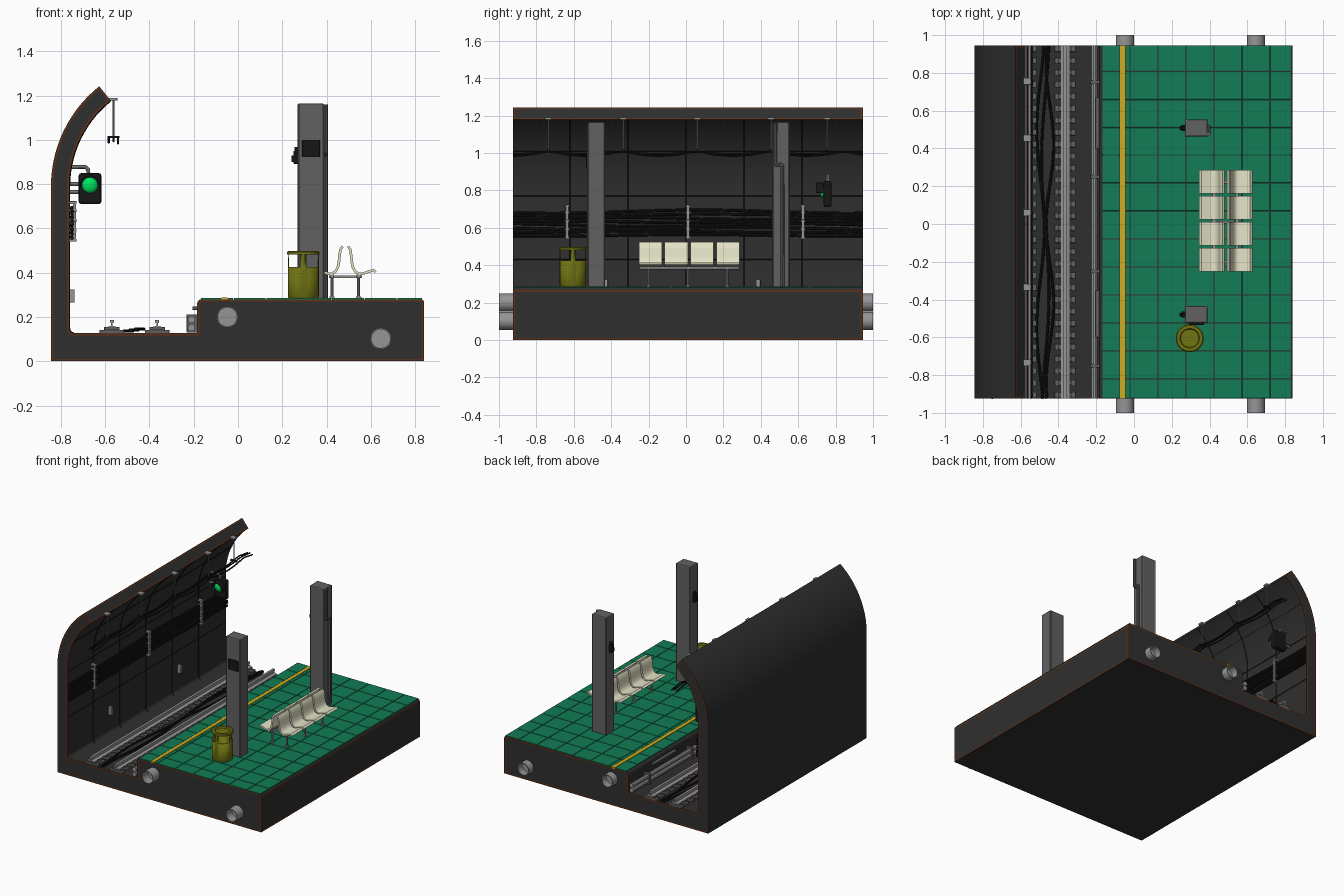
import bpy, bmesh, math, random
from mathutils import Vector

if "Cube" in bpy.data.objects:
    bpy.data.objects.remove(bpy.data.objects["Cube"])

random.seed(4)
Y0, Y1 = -0.925, 0.945


def mat(name, r, g, b):
    m = bpy.data.materials.new(name)
    m.diffuse_color = (r, g, b, 1)
    m.use_nodes = True
    m.node_tree.nodes["Principled BSDF"].inputs["Base Color"].default_value = m.diffuse_color
    return m


DARK = mat("dark_concrete", 0.028, 0.028, 0.028)
BROWN = mat("brown_trim", 0.10, 0.03, 0.01)
GREEN = mat("green_tile", 0.006, 0.2, 0.09)
YELLOW = mat("yellow_line", 0.65, 0.42, 0.01)
BLACK = mat("black_rubber", 0.008, 0.008, 0.008)
CREAM = mat("cream_plastic", 0.78, 0.77, 0.57)
OLIVE = mat("olive_metal", 0.16, 0.17, 0.006)
LAMP = mat("green_lamp", 0.0, 0.75, 0.12)
STEEL = mat("steel", 0.3, 0.3, 0.3)
GREY = mat("grey_paint", 0.12, 0.12, 0.12)


def make(name, bm, mats, smooth=True):
    bmesh.ops.recalc_face_normals(bm, faces=bm.faces)
    me = bpy.data.meshes.new(name)
    bm.to_mesh(me)
    bm.free()
    ob = bpy.data.objects.new(name, me)
    bpy.context.collection.objects.link(ob)
    for m in mats:
        me.materials.append(m)
    if smooth:
        bpy.ops.object.select_all(action='DESELECT')
        ob.select_set(True)
        bpy.context.view_layer.objects.active = ob
        bpy.ops.object.shade_smooth_by_angle(angle=math.radians(35))
    return ob


def boxes(name, bounds, m, bevel=0):
    """One object from a list of (x0, x1, y0, y1, z0, z1) boxes."""
    bm = bmesh.new()
    for x0, x1, y0, y1, z0, z1 in bounds:
        for v in bmesh.ops.create_cube(bm, size=1)["verts"]:
            v.co = (x1 if v.co.x > 0 else x0, y1 if v.co.y > 0 else y0, z1 if v.co.z > 0 else z0)
    if bevel:
        bmesh.ops.bevel(bm, geom=bm.edges[:], offset=bevel, segments=2, profile=0.5, affect='EDGES')
    return make(name, bm, [m], False)


def profile(name, pts, ya, yb, m, smooth=True):
    """Extrude an x-z outline along y."""
    bm = bmesh.new()
    f = bm.faces.new([bm.verts.new((x, ya, z)) for x, z in pts])
    r = bmesh.ops.extrude_face_region(bm, geom=[f])
    bmesh.ops.translate(bm, verts=[g for g in r["geom"] if isinstance(g, bmesh.types.BMVert)], vec=(0, yb - ya, 0))
    return make(name, bm, [m], smooth)


def tubes(name, paths, r, m, res=2):
    """Round tubes along point lists."""
    cu = bpy.data.curves.new(name, 'CURVE')
    cu.dimensions, cu.bevel_depth, cu.bevel_resolution, cu.use_fill_caps = '3D', r, res, True
    for p in paths:
        s = cu.splines.new('POLY')
        s.points.add(len(p) - 1)
        for q, c in zip(s.points, p):
            q.co = (*c, 1)
    tmp = bpy.data.objects.new(name + "_curve", cu)
    bpy.context.collection.objects.link(tmp)
    bpy.context.view_layer.update()
    me = bpy.data.meshes.new_from_object(tmp.evaluated_get(bpy.context.evaluated_depsgraph_get()))
    bpy.data.objects.remove(tmp)
    bm = bmesh.new()
    bm.from_mesh(me)
    for f in bm.faces:
        f.material_index = 0
    return make(name, bm, [m])


def arc(cx, cz, r, a0, a1, n):
    return [(cx + r * math.cos(math.radians(a0 + (a1 - a0) * i / n)),
             cz + r * math.sin(math.radians(a0 + (a1 - a0) * i / n))) for i in range(n + 1)]


def ys(n):
    return [Y0 + (Y1 - Y0) * i / n for i in range(n + 1)]


# tunnel shell: floor, curved wall and platform block, with brown trim on cut faces
inner = arc(-0.267, 0.79, 0.495, 128.5, 180, 14) + arc(-0.742, 0.147, 0.02, 180, 270, 3)
outline = [(0.84, 0), (-0.845, 0)] + arc(-0.267, 0.79, 0.578, 180, 128.5, 14) + inner \
    + [(-0.185, 0.127)] + arc(-0.165, 0.26, 0.02, 180, 90, 3) + arc(0.828, 0.268, 0.012, 90, 0, 3)
shell = profile("tunnel_shell", outline, Y0, Y1, DARK, False)
bm = bmesh.new()
bm.from_mesh(shell.data)
bm.normal_update()
caps = [f for f in bm.faces if abs(f.normal.y) > 0.9 or (f.normal.x > 0.9 and f.calc_center_median().x > 0.8 and f.calc_area() > 0.2)
        or (f.normal.x > 0.4 and f.calc_center_median().z > 1.2)]
for f in caps:
    for g in bmesh.ops.inset_region(bm, faces=[f], thickness=0.011, use_even_offset=True)["faces"]:
        g.material_index = 1
bpy.data.objects.remove(shell)
make("tunnel_shell", bm, [DARK, BROWN])

# wall panel seams
tubes("wall_seams_vertical", [[(x + 0.001, y, z) for x, z in inner] for y in (-0.62, -0.31, 0, 0.31, 0.62)], 0.003, BLACK, 0)
tubes("wall_seams_long", [[(x, Y0, z), (x, Y1, z)] for x, z in ((-0.761, 0.43), (-0.761, 0.77), (-0.71, 1.007))], 0.003, BLACK, 0)

# platform floor tiles and yellow safety line
xs = [(-0.168, -0.076), (-0.046, -0.022)] + [(-0.02 + 0.148 * i, 0.126 + 0.148 * i) for i in range(5)] + [(0.72, 0.832)]
tiles = []
for k in range(-11, 3):
    a, b = max(0.66 + 0.148 * k, Y0) + 0.002, min(0.66 + 0.148 * (k + 1), Y1) - 0.002
    if b - a > 0.01:
        tiles += [(x0 + 0.001, x1 - 0.001, a, b, 0.275, 0.286) for x0, x1 in xs]
boxes("floor_tiles", tiles, GREEN, 0.002)
boxes("safety_line", [(-0.074, -0.048, Y0, Y1, 0.275, 0.287)], YELLOW)

# rails on sleeper plates
for side, cx in (("left", -0.57), ("right", -0.365)):
    half = [(0.025, 0.15), (0.025, 0.154), (0.004, 0.16), (0.004, 0.172), (0.009, 0.175), (0.009, 0.186)]
    pts = [(cx + x, z) for x, z in half] + [(cx - x, z) for x, z in reversed(half)]
    profile("rail_" + side, pts, Y0, Y1, STEEL, False)
    plates = []
    for i in range(30):
        y = -0.905 + i * 0.0632
        plates += [(cx - 0.055, cx + 0.055, y - 0.016, y + 0.016, 0.125, 0.142),
                   (cx - 0.035, cx + 0.035, y - 0.012, y + 0.012, 0.14, 0.155)]
    boxes("sleeper_plates_" + side, plates, GREY, 0.003)

# loose cables between the rails
tubes("track_cables", [[(c + 0.02 * math.sin(y * f + c * 60), y, 0.137 + 0.004 * k) for y in ys(48)]
                       for k, (c, f) in enumerate(((-0.495, 6), (-0.47, 4.5), (-0.445, 7.5)))], 0.007, BLACK)

# pipes and lamp strips along the platform edge
tubes("edge_pipes", [[(-0.21, Y0, z), (-0.21, Y1, z)] for z in (0.152, 0.188)], 0.017, STEEL, 3)
boxes("edge_pipe_clips", [(-0.232, -0.18, y - 0.01, y + 0.01, 0.13, 0.212) for y in (-0.75, -0.25, 0.25, 0.75)], GREY, 0.003)
boxes("edge_strips", [(-0.206, -0.18, a, b, 0.232, 0.247) for a, b in ((-0.6, -0.35), (0.4, 0.67))], GREY, 0.003)

# large hollow service pipes poking from both ends of the base
for i, (cx, cz) in enumerate(((-0.048, 0.2), (0.645, 0.102))):
    for end, ya, yb in (("front", Y0 + 0.01, -1.0), ("back", Y1 - 0.01, 1.0)):
        bm = bmesh.new()
        rings = [[bm.verts.new((cx + r * math.cos(t * math.tau / 24), y, cz + r * math.sin(t * math.tau / 24))) for t in range(24)]
                 for r, y in ((0.048, ya), (0.048, yb), (0.042, yb), (0.042, ya + (yb - ya) * 0.2))]
        for a, b in zip(rings, rings[1:]):
            for t in range(24):
                bm.faces.new((a[t], a[t - 1], b[t - 1], b[t]))
        bm.faces.new(rings[-1])
        bm.faces.new(rings[0])
        make(f"service_pipe_{i}_{end}", bm, [STEEL])

# cable bundle on the wall with brackets, and small wall boxes
paths = []
for k in range(8):
    p, d = random.uniform(0, 6), random.uniform(0.004, 0.009)
    paths.append([(-0.75, y, 0.56 + 0.018 * k + d * math.sin(y * 4 + p)) for y in ys(40)])
tubes("wall_cables", paths, 0.008, BLACK)
clips = []
for y in (-0.635, 0.01, 0.625):
    clips.append((-0.745, -0.732, y - 0.008, y + 0.008, 0.54, 0.72))
    clips += [(-0.765, -0.729, y - 0.011, y + 0.011, z, z + 0.013) for z in (0.54, 0.585, 0.63, 0.675, 0.71)]
boxes("cable_brackets", clips, STEEL, 0.002)
boxes("wall_boxes", [(-0.765, -0.738, y - 0.012, y + 0.012, 0.265, 0.325) for y in (-0.43, 0.385)], STEEL, 0.004)

# overhead hangers and drooping wires
hy = (-0.735, -0.335, 0.06, 0.455, 0.755)
boxes("hanger_plates", [(-0.59, -0.545, y - 0.018, y + 0.018, 1.177, 1.19) for y in hy], STEEL, 0.003)
tubes("hanger_rods", [[(-0.563, y, 1.18), (-0.563, y, 1.01)] for y in hy], 0.004, STEEL)
boxes("hanger_clamps", [(-0.59, -0.536, y - 0.008, y + 0.008, 1.008, 1.018) for y in hy], BLACK, 0.002)
tubes("overhead_wires", [[(x, y, 1.008 - d * abs(math.sin((y + 0.735) * math.pi / 0.395))) for y in ys(60)]
                         for x, d in ((-0.584, 0.02), (-0.563, 0.014), (-0.542, 0.024))], 0.005, BLACK)

# signal lamp with visor and wall arms
boxes("signal_housing", [(-0.72, -0.617, 0.735, 0.778, 0.71, 0.85)], BLACK, 0.012)
bm = bmesh.new()
bmesh.ops.create_uvsphere(bm, u_segments=24, v_segments=12, radius=0.036)
for v in bm.verts:
    v.co = Vector((-0.669, 0.735, 0.795)) + Vector((v.co.x, v.co.y * 0.6, v.co.z))
make("signal_lens", bm, [LAMP])
visor = arc(-0.669, 0.795, 0.046, -10, 190, 16) + arc(-0.669, 0.795, 0.041, 190, -10, 16)
profile("signal_visor", visor, 0.695, 0.738, BLACK)
tubes("signal_arms", [[(-0.765, 0.757, z), (-0.71, 0.757, z)] for z in (0.765, 0.8)]
      + [[(-0.765, 0.757, 0.878), (-0.69, 0.757, 0.878), (-0.678, 0.757, 0.868), (-0.675, 0.757, 0.84)]], 0.009, STEEL)

# pillars with rounded corner beads, side lamps and number plate blank
for name, cy in (("front", -0.48), ("back", 0.508)):
    boxes("pillar_" + name, [(0.27, 0.388, cy - 0.045, cy + 0.045, 0.28, 1.165)], GREY, 0.008)
    tubes("pillar_beads_" + name, [[(x, cy + s, 0.285), (x, cy + s, 1.16)] for x in (0.275, 0.383) for s in (-0.041, 0.041)], 0.007, GREY)
    boxes("pillar_lamp_" + name, [(0.25, 0.275, cy - 0.016, cy + 0.016, 0.892, 0.95), (0.241, 0.255, cy - 0.01, cy + 0.01, 0.9, 0.93),
                                  (0.255, 0.275, cy - 0.01, cy + 0.01, 0.945, 0.968)], BLACK, 0.004)
boxes("pillar_plate", [(0.29, 0.37, -0.534, -0.52, 0.922, 1.0)], BLACK, 0.003)
tubes("pillar_pipe", [[(0.395, 0.477, 1.16), (0.395, 0.477, 0.945), (0.395, 0.483, 0.937), (0.395, 0.508, 0.937),
                       (0.395, 0.515, 0.93), (0.395, 0.515, 0.285)]], 0.011, GREY)

# litter bin with four openings under the lid
bm = bmesh.new()
N, C = 32, Vector((0.295, -0.605, 0))
prof = [(0.066, 0.285), (0.07, 0.292), (0.07, 0.425), (0.07, 0.482), (0.074, 0.482), (0.074, 0.493), (0.068, 0.498),
        (0.052, 0.498), (0.048, 0.488)]
rings = [[bm.verts.new(C + Vector((r * math.cos(t * math.tau / N), r * math.sin(t * math.tau / N), z))) for t in range(N)] for r, z in prof]
for j, (a, b) in enumerate(zip(rings, rings[1:])):
    for t in range(N):
        if not (j == 2 and t % 8 in range(1, 7)):
            bm.faces.new((a[t], a[(t + 1) % N], b[(t + 1) % N], b[t]))
bm.faces.new(rings[0])
bm.faces.new(rings[-1])
sol = make("litter_bin", bm, [OLIVE]).modifiers.new("wall", 'SOLIDIFY')
sol.thickness = 0.005

# back-to-back seats: one shell profile mirrored about x = 0.485
path = [(0.137, 0.402), (0.128, 0.411), (0.105, 0.405), (0.08, 0.396), (0.06, 0.396), (0.044, 0.406), (0.034, 0.425),
        (0.029, 0.45), (0.026, 0.48), (0.022, 0.505), (0.012, 0.519)]
top, under = [], []
for i, (x, z) in enumerate(path):
    a, b = Vector(path[max(i - 1, 0)]), Vector(path[min(i + 1, len(path) - 1)])
    n = Vector((b.y - a.y, a.x - b.x)).normalized() * 0.006
    top.append((x + n.x, z + n.y))
    under.append((x - n.x, z - n.y))
outline = top + under[::-1]
for s, side in ((1, "right"), (-1, "left")):
    for k in range(4):
        y = -0.252 + 0.138 * k
        profile(f"seat_{side}_{k}", [(0.485 + s * x, z) for x, z in outline], y, y + 0.124, CREAM)

# bench frame
bars = [(x - 0.009, x + 0.009, -0.25, 0.285, 0.378, 0.393) for x in (0.425, 0.545)]
bars += [(0.41, 0.56, y - 0.007, y + 0.007, 0.375, 0.388) for y in (-0.2, 0.01, 0.22)]
bars += [(x - 0.012, x + 0.012, y - 0.012, y + 0.012, 0.284, 0.292) for x in (0.425, 0.545) for y in (-0.2, 0.01, 0.22)]
boxes("bench_frame", bars, STEEL, 0.002)
tubes("bench_legs", [[(x, y, 0.284), (x, y, 0.385)] for x in (0.425, 0.545) for y in (-0.2, 0.01, 0.22)], 0.007, STEEL)
